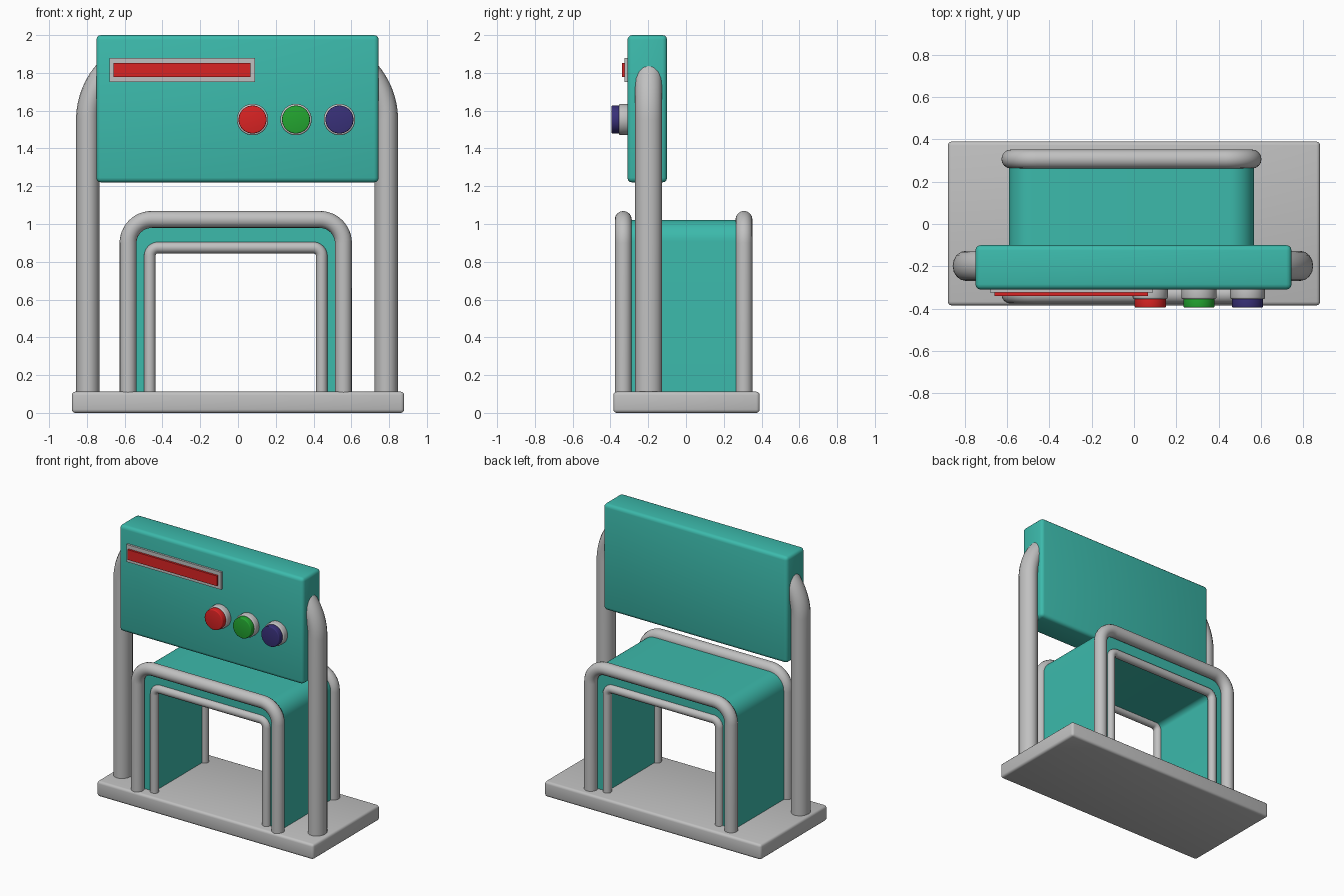
import bpy, bmesh, math
from mathutils import Matrix

if "Cube" in bpy.data.objects:
    bpy.data.objects.remove(bpy.data.objects["Cube"], do_unlink=True)


def material(name, r, g, b):
    m = bpy.data.materials.new(name)
    m.use_nodes = True
    m.diffuse_color = (r, g, b, 1)
    m.node_tree.nodes["Principled BSDF"].inputs["Base Color"].default_value = (r, g, b, 1)
    return m


TEAL = material("teal", 0.045, 0.49, 0.41)
GREY = material("grey", 0.53, 0.53, 0.53)
RED = material("red", 0.70, 0.017, 0.017)
GREEN = material("green", 0.017, 0.38, 0.03)
BLUE = material("dark blue", 0.04, 0.03, 0.19)


def smooth(ob):
    bpy.ops.object.select_all(action='DESELECT')
    ob.select_set(True)
    bpy.context.view_layer.objects.active = ob
    bpy.ops.object.shade_smooth_by_angle(angle=math.radians(40))


def finish(name, bm, mat, bevel=0):
    bmesh.ops.recalc_face_normals(bm, faces=bm.faces)
    if bevel:
        edges = [e for e in bm.edges if e.calc_face_angle(0) > 1]
        bmesh.ops.bevel(bm, geom=edges, offset=bevel, segments=3, profile=0.5, affect='EDGES')
    me = bpy.data.meshes.new(name)
    bm.to_mesh(me)
    bm.free()
    me.materials.append(mat)
    ob = bpy.data.objects.new(name, me)
    bpy.context.collection.objects.link(ob)
    smooth(ob)
    return ob


def box(name, lo, hi, mat, bevel=0):
    bm = bmesh.new()
    bmesh.ops.create_cube(bm, size=1)
    for v in bm.verts:
        v.co = [a + (c + 0.5) * (b - a) for a, b, c in zip(lo, hi, v.co)]
    return finish(name, bm, mat, bevel)


def disc(name, x, z, y0, y1, r, mat, bevel):
    bm = bmesh.new()
    bmesh.ops.create_cone(bm, cap_ends=True, segments=40, radius1=r, radius2=r, depth=y1 - y0)
    bm.transform(Matrix.Translation((x, (y0 + y1) / 2, z)) @ Matrix.Rotation(math.pi / 2, 4, 'X'))
    return finish(name, bm, mat, bevel)


def arc(cx, cz, r, start, end, n=12):
    angles = [math.radians(start + (end - start) * i / n) for i in range(n + 1)]
    return [(cx + r * math.cos(a), cz + r * math.sin(a)) for a in angles]


def arch(half, top, r, cx=-0.012, z0=0.08):
    """Upside-down U with rounded corners, as (x, z) points."""
    return ([(cx - half, z0)] + arc(cx - half + r, top - r, r, 180, 90)
            + arc(cx + half - r, top - r, r, 90, 0) + [(cx + half, z0)])


def tube(name, path, y, r, mat, stretch=1):
    cu = bpy.data.curves.new(name, 'CURVE')
    cu.dimensions = '3D'
    cu.bevel_depth = r
    cu.bevel_resolution = 6
    cu.use_fill_caps = True
    sp = cu.splines.new('POLY')
    sp.points.add(len(path) - 1)
    for p, (x, z) in zip(sp.points, path):
        p.co = (x, 0, z, 1)
    cu.materials.append(mat)
    ob = bpy.data.objects.new(name, cu)
    ob.location.y = y
    ob.scale.y = stretch
    bpy.context.collection.objects.link(ob)
    bpy.ops.object.select_all(action='DESELECT')
    ob.select_set(True)
    bpy.context.view_layer.objects.active = ob
    bpy.ops.object.convert(target='MESH')
    smooth(bpy.context.object)


# Base and sign panel
box("base", (-0.88, -0.385, 0), (0.88, 0.39, 0.112), GREY, 0.018)
box("panel", (-0.75, -0.31, 1.22), (0.745, -0.1, 2), TEAL, 0.025)

# Side posts curving into the panel
post = [(0.79, 0.08)] + arc(0.4, 1.55, 0.39, 0, 46, 14)
for side, s in (("left", 1), ("right", -1)):
    tube(side + "_post", [(s * x - 0.005, z) for x, z in post], -0.198, 0.0625, GREY, 1.14)

# Arched tunnel shell
outer, inner = arch(0.58, 1.022, 0.115), arch(0.457, 0.875, 0.04)
bm = bmesh.new()
rings = [[bm.verts.new((x, y, z)) for x, z in pts]
         for pts, y in ((outer, -0.3), (outer, 0.28), (inner, 0.28), (inner, -0.3))]
for k in range(4):
    a, b = rings[k], rings[(k + 1) % 4]
    for i in range(len(a) - 1):
        bm.faces.new((a[i], a[i + 1], b[i + 1], b[i]))
for end in (0, -1):
    bm.faces.new([ring[end] for ring in rings])
finish("tunnel_shell", bm, TEAL)

# Tube rims on both mouths of the tunnel
for side, y_out, y_in in (("front", -0.332, -0.3), ("back", 0.307, 0.28)):
    tube(side + "_outer_rim", arch(0.57, 1.024, 0.125), y_out, 0.045, GREY)
    tube(side + "_inner_rim", arch(0.455, 0.875, 0.045), y_in, 0.03, GREY)

# Display bar with raised frame
box("display_frame", (-0.68, -0.325, 1.752), (0.09, -0.3, 1.88), GREY)
box("display_bar", (-0.66, -0.34, 1.778), (0.067, -0.31, 1.852), RED)

# Round push buttons
for name, x, mat in (("red", 0.077, RED), ("green", 0.307, GREEN), ("blue", 0.537, BLUE)):
    disc(name + "_button_collar", x, 1.553, -0.355, -0.3, 0.083, GREY, 0.008)
    disc(name + "_button", x, 1.553, -0.395, -0.34, 0.074, mat, 0.006)
